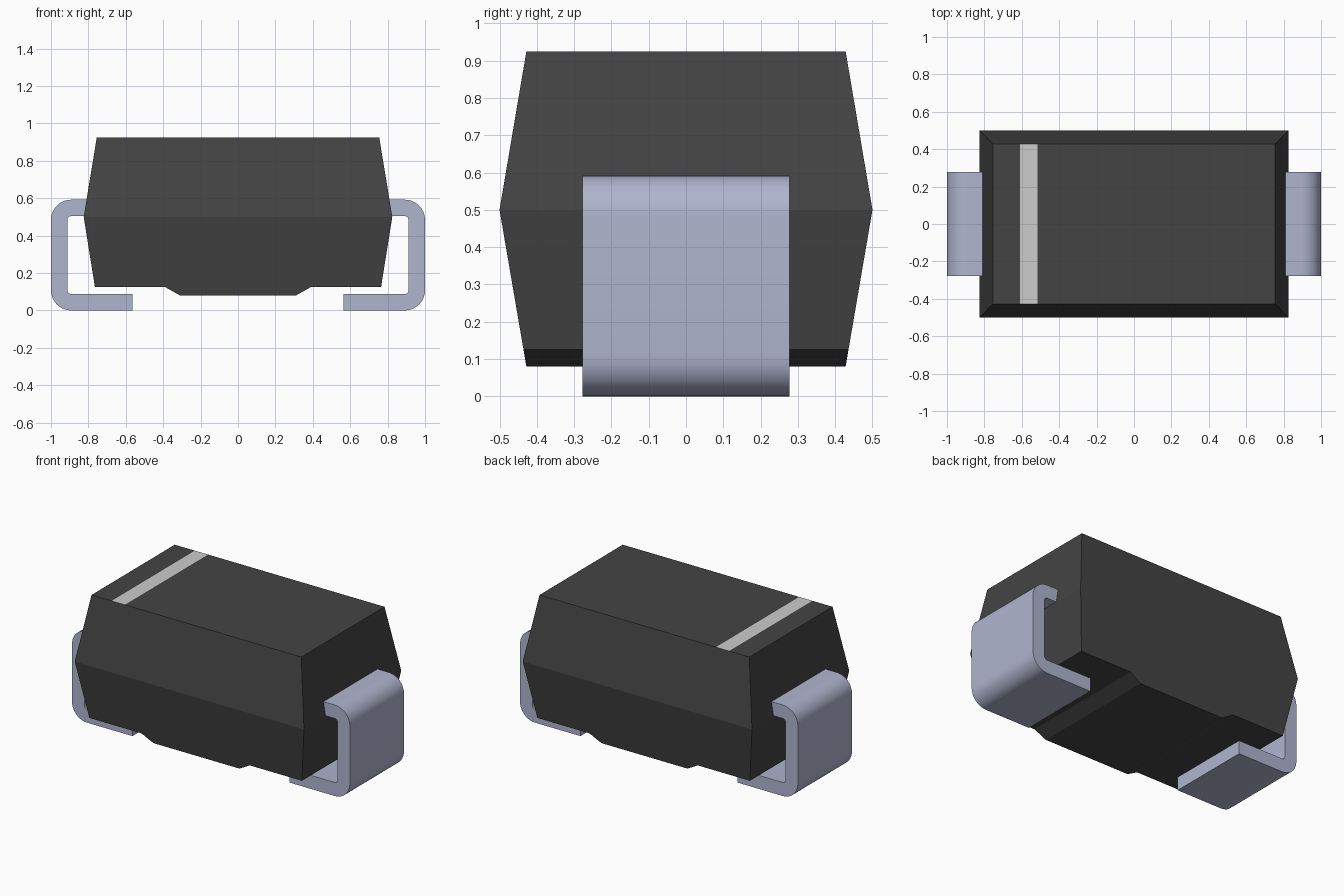
import bpy, bmesh, math

cube = bpy.data.objects.get("Cube")
if cube:
    bpy.data.objects.remove(cube, do_unlink=True)


def srgb(*c):
    return tuple((v / 255 / 12.92) if v < 11 else ((v / 255 + 0.055) / 1.055) ** 2.4 for v in c) + (1.0,)


def material(name, colour):
    m = bpy.data.materials.new(name)
    m.use_nodes = True
    m.diffuse_color = colour
    bsdf = next(n for n in m.node_tree.nodes if n.type == 'BSDF_PRINCIPLED')
    bsdf.inputs["Base Color"].default_value = colour
    bsdf.inputs["Roughness"].default_value = 0.6
    return m


BLACK = material("charcoal plastic", srgb(68, 68, 68))
WHITE = material("light grey marking", srgb(204, 204, 204))
METAL = material("blue grey metal", srgb(176, 181, 207))


def finish(name, bm, mats):
    bmesh.ops.recalc_face_normals(bm, faces=bm.faces)
    mesh = bpy.data.meshes.new(name)
    bm.to_mesh(mesh)
    bm.free()
    for m in mats:
        mesh.materials.append(m)
    ob = bpy.data.objects.new(name, mesh)
    bpy.context.collection.objects.link(ob)
    return ob


# Moulded body: tapered both ways from a parting line, raised pad underneath
MID_Z, TOP_Z, STEP_Z, BASE_Z = 0.5, 0.925, 0.125, 0.08
HALF_Y, END_Y = 0.5, 0.428
STRIPE = (-0.61, -0.515)
top_x = [-0.755, *STRIPE, 0.755]
under = [(-0.765, STEP_Z), (-0.39, STEP_Z), (-0.31, BASE_Z),
         (0.31, BASE_Z), (0.39, STEP_Z), (0.765, STEP_Z)]


def lower_y(z):
    return HALF_Y - (HALF_Y - END_Y) * (MID_Z - z) / (MID_Z - BASE_Z)


bm = bmesh.new()
rows = []
for s in (-1, 1):
    top = [bm.verts.new((x, s * END_Y, TOP_Z)) for x in top_x]
    mid = [bm.verts.new((x, s * HALF_Y, MID_Z)) for x in (-0.825, 0.825)]
    low = [bm.verts.new((x, s * lower_y(z), z)) for x, z in under]
    bm.faces.new([mid[0], mid[1], *reversed(top)])
    bm.faces.new([mid[0], *low, mid[1]])
    rows.append((top, mid, low))
(t0, m0, l0), (t1, m1, l1) = rows
for a, b in ((t0, t1), (l0, l1)):
    for i in range(len(a) - 1):
        f = bm.faces.new([a[i], a[i + 1], b[i + 1], b[i]])
        # The polarity band is the middle strip of the top
        f.material_index = int(a is t0 and i == 1)
for k in (0, -1):
    bm.faces.new([t0[k], t1[k], m1[k], m0[k]])
    bm.faces.new([m0[k], m1[k], l1[k], l0[k]])
finish("body", bm, [BLACK, WHITE])


# Folded metal terminals: C-shaped strip profile extruded across y
def arc(cx, cz, r, start, end, n=10):
    return [(cx + r * math.cos(math.radians(start + (end - start) * i / n)),
             cz + r * math.sin(math.radians(start + (end - start) * i / n)))
            for i in range(n + 1)]


R_OUT, R_IN, T, TOP = 0.108, 0.02, 0.088, 0.592
profile = ([(0.565, 0)] + arc(1 - R_OUT, R_OUT, R_OUT, -90, 0)
           + arc(1 - R_OUT, TOP - R_OUT, R_OUT, 0, 90)
           + [(0.808, TOP), (0.821, TOP - T)]
           + arc(1 - R_OUT, TOP - R_OUT, R_IN, 90, 0, 5)
           + arc(1 - R_OUT, R_OUT, R_IN, 0, -90, 5) + [(0.565, T)])

for name, side in (("left_terminal", 1), ("right_terminal", -1)):
    bm = bmesh.new()
    face = bm.faces.new([bm.verts.new((side * x, -0.278, z)) for x, z in profile])
    ext = bmesh.ops.extrude_face_region(bm, geom=[face], use_keep_orig=True)
    bmesh.ops.translate(bm, vec=(0, 0.556, 0),
                        verts=[g for g in ext["geom"] if isinstance(g, bmesh.types.BMVert)])
    ob = finish(name, bm, [METAL])
    bpy.ops.object.select_all(action='DESELECT')
    ob.select_set(True)
    bpy.context.view_layer.objects.active = ob
    bpy.ops.object.shade_smooth_by_angle(angle=math.radians(30))
